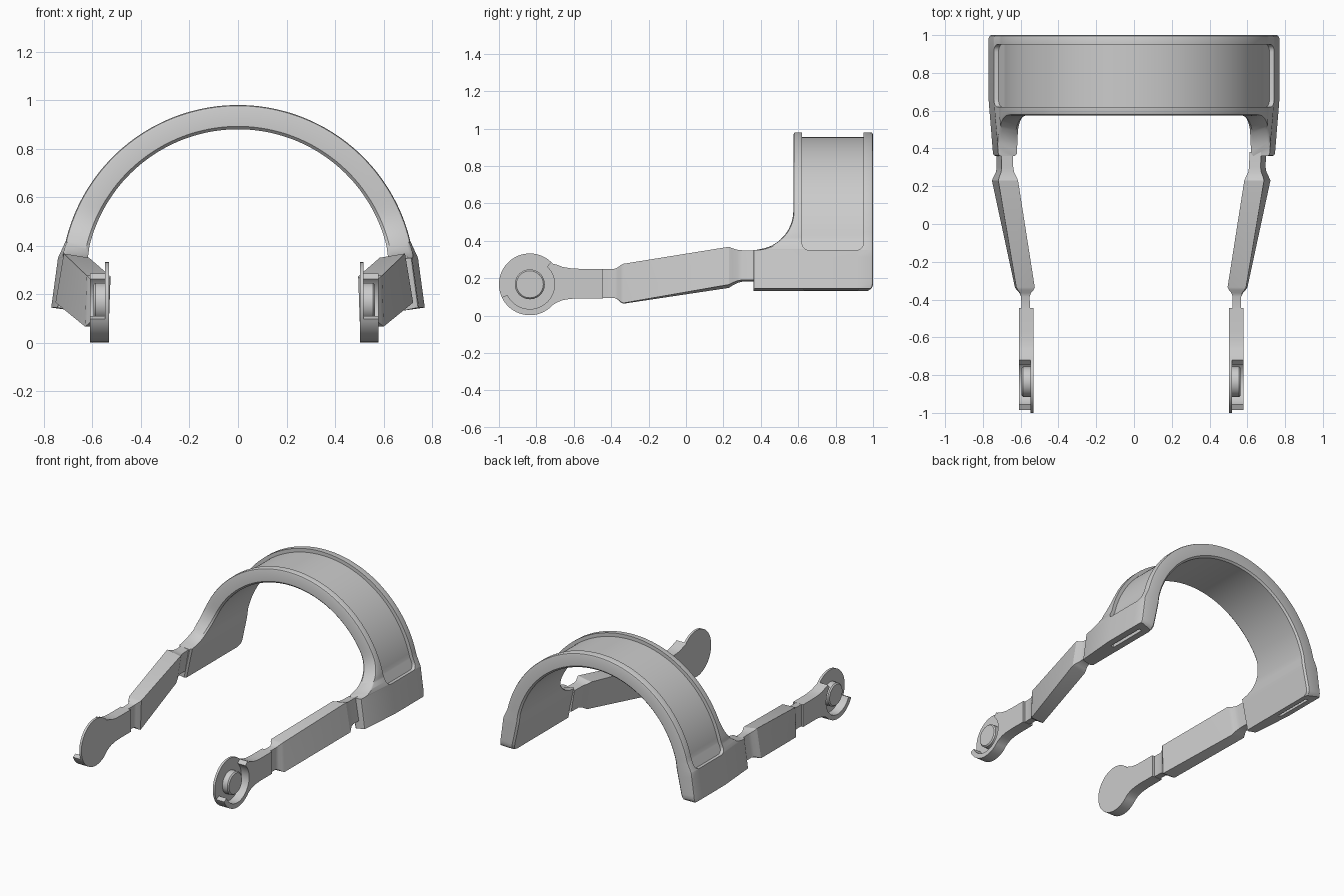
import bpy, bmesh, math
from mathutils import Vector

if "Cube" in bpy.data.objects:
    bpy.data.objects.remove(bpy.data.objects["Cube"])


def finish(name, bm, angle=30):
    bmesh.ops.remove_doubles(bm, verts=bm.verts, dist=1e-5)
    bmesh.ops.recalc_face_normals(bm, faces=bm.faces)
    me = bpy.data.meshes.new(name)
    bm.to_mesh(me)
    bm.free()
    ob = bpy.data.objects.new(name, me)
    bpy.context.collection.objects.link(ob)
    smooth(ob, angle)
    return ob


def smooth(ob, angle=30):
    bpy.ops.object.select_all(action='DESELECT')
    ob.select_set(True)
    bpy.context.view_layer.objects.active = ob
    bpy.ops.object.shade_smooth_by_angle(angle=math.radians(angle))


def loft(bm, sections):
    rings = [[bm.verts.new(p) for p in s] for s in sections]
    n = len(rings[0])
    for a, b in zip(rings, rings[1:]):
        for i in range(n):
            j = (i + 1) % n
            bm.faces.new((a[i], a[j], b[j], b[i]))
    bm.faces.new(rings[0])
    bm.faces.new(rings[-1][::-1])


def place(x, side):
    # the left arm sits slightly further out than the right one
    return x if side > 0 else -(x + 0.03)


def lerp(a, b, t):
    return a + (b - a) * t


# Headband: cross-section swept over the arch, widening into side blocks
CZ, RO, RI, A0 = 0.25, 0.73, 0.63, math.radians(13.5)


def front_y(z):
    if z >= 0.56:
        return 0.575
    return 0.36 + 0.215 * math.sqrt(max(0, 1 - ((0.56 - max(z, 0.35)) / 0.21) ** 2))


def back_y(z):
    k = max(0, 0.17 - z) / 0.04
    return 0.96 + 0.04 * math.sqrt(max(0, 1 - k * k))


def section(ox, oz, ix, iz, e, side):
    o, i = Vector((ox, oz)), Vector((ix, iz))
    t, d = (o - i).length, (i - o).normalized()
    q = min(max((oz - 0.35) / 0.04, 0), 1)
    inset = 0.04 * (1 - math.sqrt(1 - (1 - q) ** 2))
    r0, r1, b, c = 0.62 + inset, 0.95 - inset, 0.012, 0.0035
    # depth, y offset, anchor: front, back or fixed
    pts = [(b, 0, 'f'), (c, c, 'f'), (0, b, 'f'), (0, r0, ''), (e, r0, ''),
           (e, r1, ''), (0, r1, ''), (0, -b, 'k'), (c, -c, 'k'), (b, 0, 'k'),
           (t - b, 0, 'k'), (t, -b, 'k'), (t, b, 'f'), (t - b, 0, 'f')]
    out = []
    for dep, y, anchor in pts:
        p = o + d * dep
        y += {'f': front_y(p.y), 'k': back_y(p.y), '': 0}[anchor]
        x = p.x
        if y < 0.58 and dep < t / 2 and oz < 0.42:
            x -= 0.025 * (0.58 - y) / 0.22
        out.append((x * side, y, p.y))
    return out


half = []
for k in range(9):
    t = (k / 8) ** 1.5
    half.append((lerp(0.77, 0.742, t), lerp(0.145, 0.35, t),
                 lerp(0.665, 0.62, t), lerp(0.13, 0.34, t), 0))
half.append(half[-1][:4] + (0.025,))
for k in range(1, 13):
    t = (k / 12) ** 1.5
    half.append((lerp(0.742, RO * math.cos(A0), t), lerp(0.35, 0.42, t),
                 lerp(0.62, RI * math.cos(A0), t), lerp(0.34, 0.397, t), 0.025))
N = 36
for k in range(1, N + 1):
    a = lerp(A0, math.pi / 2, k / N)
    c, s = math.cos(a), math.sin(a)
    half.append((RO * c, CZ + RO * s, RI * c, CZ + RI * s, 0.025))

bm = bmesh.new()
loft(bm, [section(*h, 1) for h in half] + [section(*h, -1) for h in half[-2::-1]])
band = finish("headband", bm)

# Slots in the undersides of the side blocks
for side in (1, -1):
    bpy.ops.mesh.primitive_cube_add(size=1, location=(side * 0.717, 0.775, 0.14))
    cut = bpy.context.object
    cut.name = "slot_cutter"
    cut.scale = (0.022, 0.29, 0.07)
    cut.hide_render = True
    mod = band.modifiers.new("slot", 'BOOLEAN')
    mod.operation, mod.solver, mod.object = 'DIFFERENCE', 'EXACT', cut
    bpy.context.view_layer.objects.active = band
    bpy.ops.object.modifier_apply(modifier=mod.name)
    bpy.data.objects.remove(cut)
smooth(band)

# Arms: y, then centre x, centre z, width, height and tilt of a rectangle
ARM = [(-0.46, 0.543, 0.172, 0.045, 0.155, 0), (-0.385, 0.545, 0.172, 0.045, 0.155, 0),
       (-0.365, 0.546, 0.171, 0.058, 0.170, 1), (-0.35, 0.547, 0.17, 0.082, 0.195, 2),
       (-0.335, 0.548, 0.17, 0.098, 0.210, 2), (0.23, 0.653, 0.258, 0.106, 0.205, 9.5),
       (0.25, 0.653, 0.26, 0.092, 0.185, 9.5), (0.275, 0.653, 0.263, 0.07, 0.168, 9.5),
       (0.30, 0.653, 0.265, 0.062, 0.160, 9.5), (0.38, 0.655, 0.265, 0.062, 0.160, 9.5)]

# Paddle outlines in y and z
PY, PZ, R = -0.835, 0.167, 0.165


def arc(r, a, b, n):
    return [(PY + r * math.cos(math.radians(lerp(a, b, k / n))),
             PZ + r * math.sin(math.radians(lerp(a, b, k / n)))) for k in range(n + 1)]


neck_low = [(-0.69, 0.07), (-0.66, 0.082), (-0.62, 0.089), (-0.57, 0.092), (-0.445, 0.092)]
neck_top = [(y, 0.342 - z) for y, z in neck_low[::-1]]
DISC = arc(R, 42, 318, 56) + neck_low + neck_top
RIM = arc(R, 205, 318, 28) + neck_low + neck_top + arc(R, 42, 46, 1) + arc(0.132, 46, -155, 44)
PIN = arc(0.08, 0, 352.5, 47)


def plate(bm, outline, x0, x1, side, shrink=0):
    rows = [(x0, 1), (x1 - shrink, 1), (x1, 1 - shrink / 0.08)]
    if not shrink:
        rows = rows[:2]
    loft(bm, [[(place(x, side), PY + (y - PY) * f, PZ + (z - PZ) * f) for y, z in outline]
              for x, f in rows])


for side, label in ((1, "right"), (-1, "left")):
    secs = []
    for y, cx, cz, w, h, tilt in ARM:
        c, s = math.cos(math.radians(tilt)), math.sin(math.radians(tilt))
        secs.append([(place(cx + u * w / 2 * c - v * h / 2 * s, side), y,
                      cz + u * w / 2 * s + v * h / 2 * c)
                     for u, v in ((-1, -1), (1, -1), (1, 1), (-1, 1))])
    bm = bmesh.new()
    loft(bm, secs)
    finish(label + "_arm", bm, 25)
    for part, outline, x0, x1, shrink in (("paddle_disc", DISC, 0.502, 0.518, 0),
                                          ("paddle_rim", RIM, 0.517, 0.58, 0),
                                          ("paddle_pin", PIN, 0.515, 0.565, 0.008)):
        bm = bmesh.new()
        plate(bm, outline, x0, x1, side, shrink)
        finish(label + "_" + part, bm)
